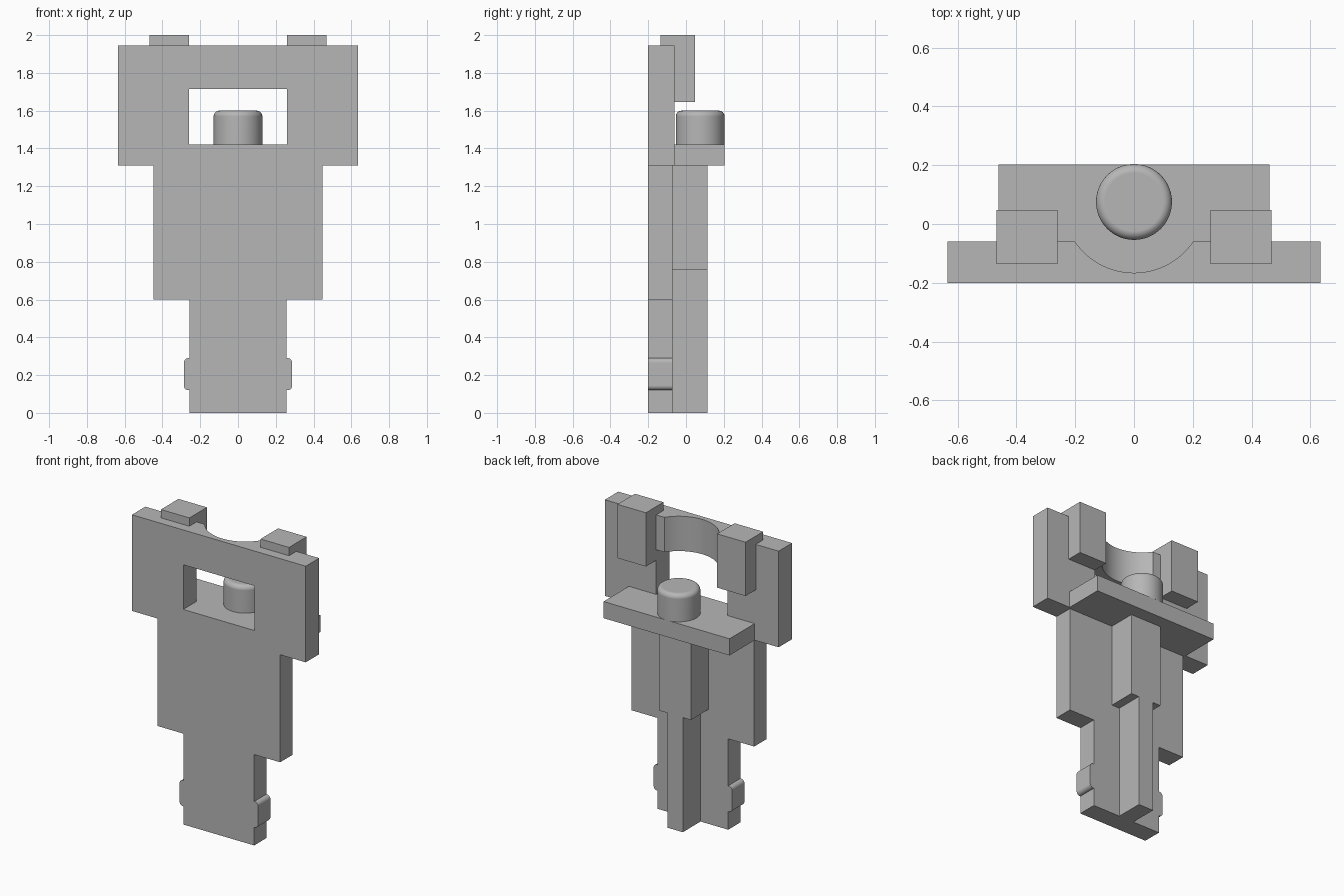
import bpy, bmesh
from math import cos, sin, pi

cube = bpy.data.objects.get("Cube")
if cube:
    bpy.data.objects.remove(cube, do_unlink=True)

# One plain grey for the whole model
grey = bpy.data.materials.new("plain grey")
grey.use_nodes = True
grey.diffuse_color = (0.47, 0.47, 0.47, 1)
grey.node_tree.nodes["Principled BSDF"].inputs["Base Color"].default_value = (0.47, 0.47, 0.47, 1)


def add_object(name, bm):
    bmesh.ops.recalc_face_normals(bm, faces=bm.faces[:])
    mesh = bpy.data.meshes.new(name)
    bm.to_mesh(mesh)
    bm.free()
    mesh.materials.append(grey)
    obj = bpy.data.objects.new(name, mesh)
    bpy.context.collection.objects.link(obj)
    return obj


def box(name, x, y, z):
    bm = bmesh.new()
    bmesh.ops.create_cube(bm, size=1)
    for v in bm.verts:
        for i, (low, high) in enumerate((x, y, z)):
            v.co[i] = low if v.co[i] < 0 else high
    return add_object(name, bm)


def cylinder(name, radius, y, z, sides=64, rounding=0):
    bm = bmesh.new()
    bmesh.ops.create_cone(bm, cap_ends=True, segments=sides, radius1=radius,
                          radius2=radius, depth=z[1] - z[0])
    bmesh.ops.translate(bm, verts=bm.verts[:], vec=(0, y, (z[0] + z[1]) / 2))
    if rounding:
        rim = [e for e in bm.edges if all(v.co.z > z[1] - 0.001 for v in e.verts)]
        bmesh.ops.bevel(bm, geom=rim, offset=rounding, segments=6,
                        profile=0.5, affect='EDGES')
    return add_object(name, bm)


def extrude_profile(name, points, y):
    bm = bmesh.new()
    face = bm.faces.new([bm.verts.new((px, y[0], pz)) for px, pz in points])
    result = bmesh.ops.extrude_face_region(bm, geom=[face])
    verts = [g for g in result["geom"] if isinstance(g, bmesh.types.BMVert)]
    bmesh.ops.translate(bm, verts=verts, vec=(0, y[1] - y[0], 0))
    return add_object(name, bm)


def activate(obj):
    bpy.ops.object.select_all(action='DESELECT')
    obj.select_set(True)
    bpy.context.view_layer.objects.active = obj


def cut(obj, cutter):
    cutter.hide_render = True
    mod = obj.modifiers.new("cut", 'BOOLEAN')
    mod.operation = 'DIFFERENCE'
    mod.solver = 'EXACT'
    mod.object = cutter
    activate(obj)
    bpy.ops.object.modifier_apply(modifier=mod.name)
    bpy.data.objects.remove(cutter, do_unlink=True)


def smooth(obj):
    activate(obj)
    bpy.ops.object.shade_smooth_by_angle(angle=pi / 6)
    obj.modifiers.new("even shading", 'WEIGHTED_NORMAL').keep_sharp = True


def arc(cx, cz, r, start):
    angles = [start + i * pi / 12 for i in range(7)]
    return [(cx + r * cos(a), cz + r * sin(a)) for a in angles]


# Stepped front plate with rounded side tabs near the foot
half = [(0.258, 0), (0.258, 0.12)]
half += arc(0.262, 0.145, 0.025, -pi / 2) + arc(0.262, 0.265, 0.025, 0)
half += [(0.258, 0.29), (0.258, 0.6), (0.448, 0.6), (0.448, 1.31),
         (0.635, 1.31), (0.635, 1.945)]
outline = half + [(-px, pz) for px, pz in reversed(half)]
plate = extrude_profile("front_plate", outline, (-0.2, -0.06))

# Thinner lower section, window and round scoop in the top rail
cut(plate, box("lower_cutter", (-1, 1), (-0.072, 0.1), (-0.1, 1.31)))
cut(plate, box("window_cutter", (-0.26, 0.26), (-0.3, 0.1), (1.42, 1.715)))
cut(plate, cylinder("scoop_cutter", 0.243, 0.077, (1.6, 2.1), sides=96))
smooth(plate)

# Rear shelf carrying the round peg
box("shelf", (-0.46, 0.46), (-0.06, 0.203), (1.31, 1.42))
smooth(cylinder("peg", 0.129, 0.075, (1.42, 1.6), rounding=0.03))

# Two upright blocks on the top rail
for side, x in (("left", (0.26, 0.468)), ("right", (-0.468, -0.26))):
    box(side + "_block", x, (-0.136, 0.047), (1.645, 2.0))

# Rear rib, wide above and narrow below
box("upper_rib", (-0.115, 0.115), (-0.072, 0.113), (0.757, 1.31))
box("lower_rib", (-0.056, 0.056), (-0.072, 0.113), (0, 0.757))
